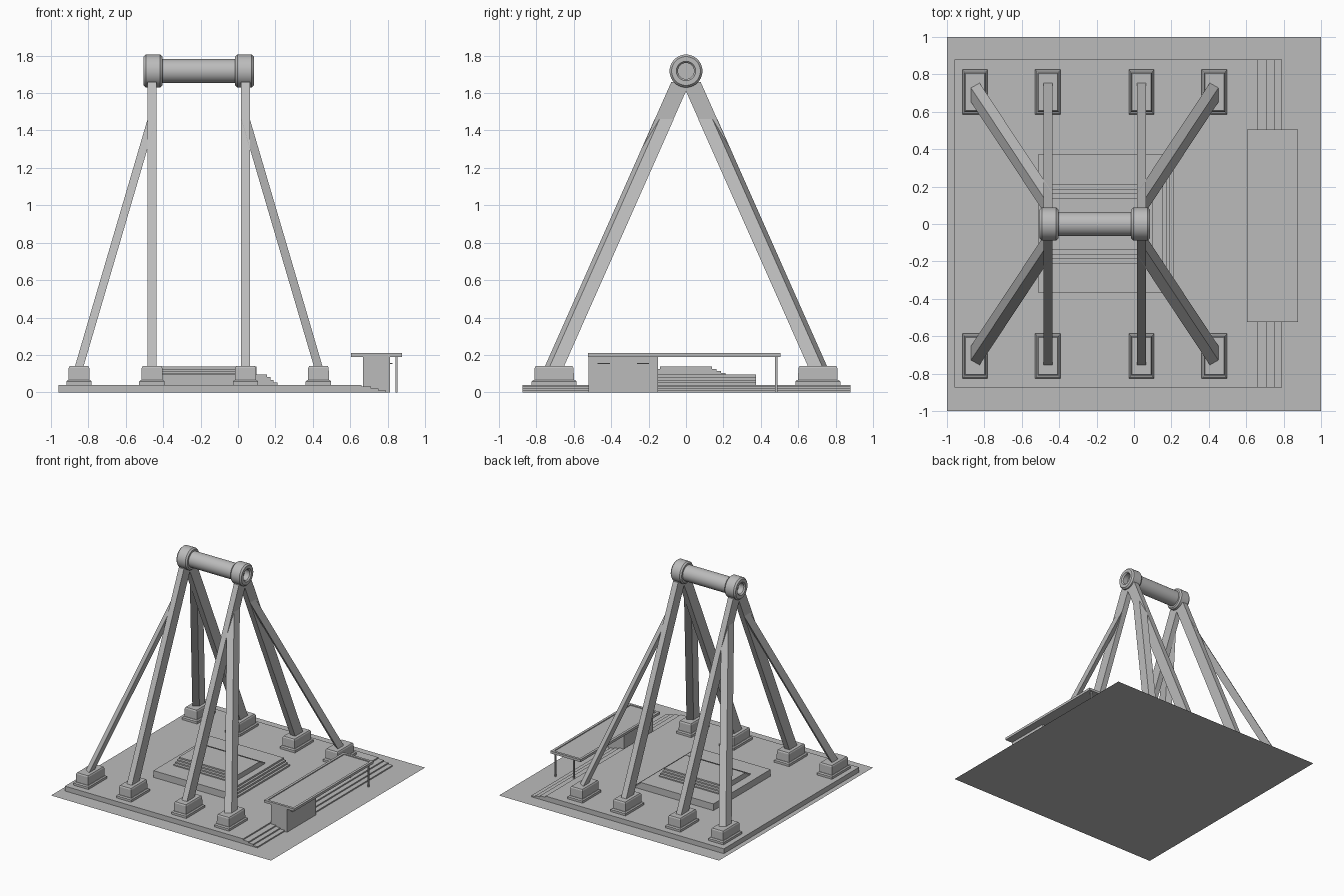
import bpy, bmesh, math
from mathutils import Vector

old = bpy.data.objects.get("Cube")
if old:
    bpy.data.objects.remove(old, do_unlink=True)

grey = bpy.data.materials.new("concrete_grey")
grey.use_nodes = True
colour = (0.5, 0.5, 0.5, 1)
grey.diffuse_color = colour
grey.node_tree.nodes["Principled BSDF"].inputs["Base Color"].default_value = colour

MID = -0.21      # centre of the frame in x
SPAN = 0.25      # half the distance between the upright legs
FOOT_Y = 0.705
DECK = 0.04      # height of the main platform


def make(name, bm):
    bmesh.ops.recalc_face_normals(bm, faces=bm.faces)
    mesh = bpy.data.meshes.new(name)
    bm.to_mesh(mesh)
    bm.free()
    mesh.materials.append(grey)
    obj = bpy.data.objects.new(name, mesh)
    bpy.context.collection.objects.link(obj)
    return obj


def loft(name, rings):
    """Skin a closed solid through rings with equal point counts."""
    bm = bmesh.new()
    rows = [[bm.verts.new(p) for p in ring] for ring in rings]
    n = len(rows[0])
    for a, b in zip(rows, rows[1:]):
        for i in range(n):
            j = (i + 1) % n
            bm.faces.new((a[i], a[j], b[j], b[i]))
    bm.faces.new(rows[0])
    bm.faces.new(rows[-1])
    return make(name, bm)


def rect(x0, x1, y0, y1, z):
    return [(x0, y0, z), (x1, y0, z), (x1, y1, z), (x0, y1, z)]


def box(name, x0, x1, y0, y1, z0, z1):
    return loft(name, [rect(x0, x1, y0, y1, z0), rect(x0, x1, y0, y1, z1)])


def extrude_profile(name, profile, place, a, b):
    """Extrude a flat profile between offsets a and b."""
    return loft(name, [[place(u, v, w) for u, v in profile] for w in (a, b)])


# Ground sheet
bm = bmesh.new()
bm.faces.new([bm.verts.new(p) for p in rect(-1, 1, -1, 1, 0)])
make("ground_sheet", bm)


def stairs(edges, z0, rise):
    """Points of a descending stair line."""
    pts = []
    for i, e in enumerate(edges):
        z = z0 - i * rise
        pts += [(e, z), (e, z - rise)]
    return pts


# Main platform with steps along one side
along_y = lambda u, v, w: (u, w, v)
along_x = lambda u, v, w: (w, u, v)
steps = stairs((0.66, 0.71, 0.75, 0.79), DECK, 0.01)
extrude_profile("platform", [(-0.96, 0), (-0.96, DECK)] + steps, along_y, -0.875, 0.88)

# Central podium: lower tier steps in x, upper tier steps in y
steps = stairs((0.155, 0.173, 0.191, 0.21), 0.095, 0.014)
extrude_profile("lower_podium", [(-0.51, DECK - 0.001), (-0.51, 0.095)] + steps,
                along_y, -0.37, 0.373)
right = stairs((0.14, 0.163, 0.186, 0.21), 0.137, 0.011)
left = [(-y, z) for y, z in reversed(right)]
extrude_profile("upper_podium", left + right, along_x, -0.44, 0.1)


# Footings and legs, repeated on both sides in x and y
def beam(name, base, top, half_x, half_y, skew):
    """Leaning beam with level ends; skew slants the section in plan."""
    rings = []
    for p in (base, top):
        corners = ((-1, -1), (1, -1), (1, 1), (-1, 1))
        rings.append([(p.x + a * half_x, p.y + b * half_y + a * skew, p.z)
                      for a, b in corners])
    return loft(name, rings)


for sx, xname in ((-1, "right"), (1, "left")):
    for sy, yname in ((-1, "front"), (1, "back")):
        tag = f"{yname}_{xname}"
        for kind, reach in (("upright", SPAN), ("splayed", 0.64)):
            x, y = MID + sx * reach, sy * FOOT_Y
            ring = lambda hx, hy, z: rect(x - hx, x + hx, y - hy, y + hy, z)
            loft(f"{kind}_footing_{tag}", [
                ring(0.068, 0.12, DECK - 0.001), ring(0.068, 0.12, 0.058),
                ring(0.06, 0.112, 0.066), ring(0.056, 0.106, 0.066),
                ring(0.055, 0.104, 0.13), ring(0.05, 0.099, 0.14)])
        foot = Vector((MID + sx * SPAN, sy * FOOT_Y, 0.135))
        head = Vector((MID + sx * SPAN, sy * 0.028, 1.66))
        beam(f"upright_leg_{tag}", foot, head, 0.023, 0.05, 0)
        knee = foot.lerp(head, 0.87)
        foot.x = MID + sx * 0.64
        beam(f"splayed_leg_{tag}", foot, knee, 0.023, 0.038, -sx * sy * 0.013)

# Axle with thick hollow collars, turned around the x axis
half = [(0.24, 0), (0.24, 0.043), (0.285, 0.043), (0.295, 0.052), (0.295, 0.077),
        (0.283, 0.088), (0.207, 0.088), (0.195, 0.078), (0.195, 0.064)]
profile = half + [(-x, r) for x, r in reversed(half)]
bm = bmesh.new()
verts = [bm.verts.new((x, 0, r)) for x, r in profile]
edges = [bm.edges.new(pair) for pair in zip(verts, verts[1:])]
bmesh.ops.spin(bm, geom=verts + edges, cent=(0, 0, 0), axis=(1, 0, 0),
               angle=math.tau, steps=40)
bmesh.ops.remove_doubles(bm, verts=bm.verts, dist=0.0001)
axle = make("axle", bm)
axle.location = (MID, 0, 1.718)
bpy.ops.object.select_all(action="DESELECT")
axle.select_set(True)
bpy.context.view_layer.objects.active = axle
bpy.ops.object.shade_smooth_by_angle(angle=math.radians(35))

# Entrance pavilion: roof with shallow recess, room, posts and small hoods
outer = (0.605, 0.878, -0.525, 0.505)
inner = (0.625, 0.858, -0.505, 0.485)
loft("pavilion_roof", [rect(*outer, 0.19), rect(*outer, 0.21),
                       rect(*inner, 0.21), rect(*inner, 0.203)])
box("pavilion_room", 0.667, 0.812, -0.522, -0.15, 0, 0.195)
for i, x in enumerate((0.68, 0.848)):
    box(f"pavilion_post_{i + 1}", x - 0.006, x + 0.006, 0.477, 0.489, 0, 0.195)
for i, y in enumerate((-0.44, -0.23)):
    box(f"door_hood_{i + 1}", 0.81, 0.825, y - 0.033, y + 0.033, 0.152, 0.157)
